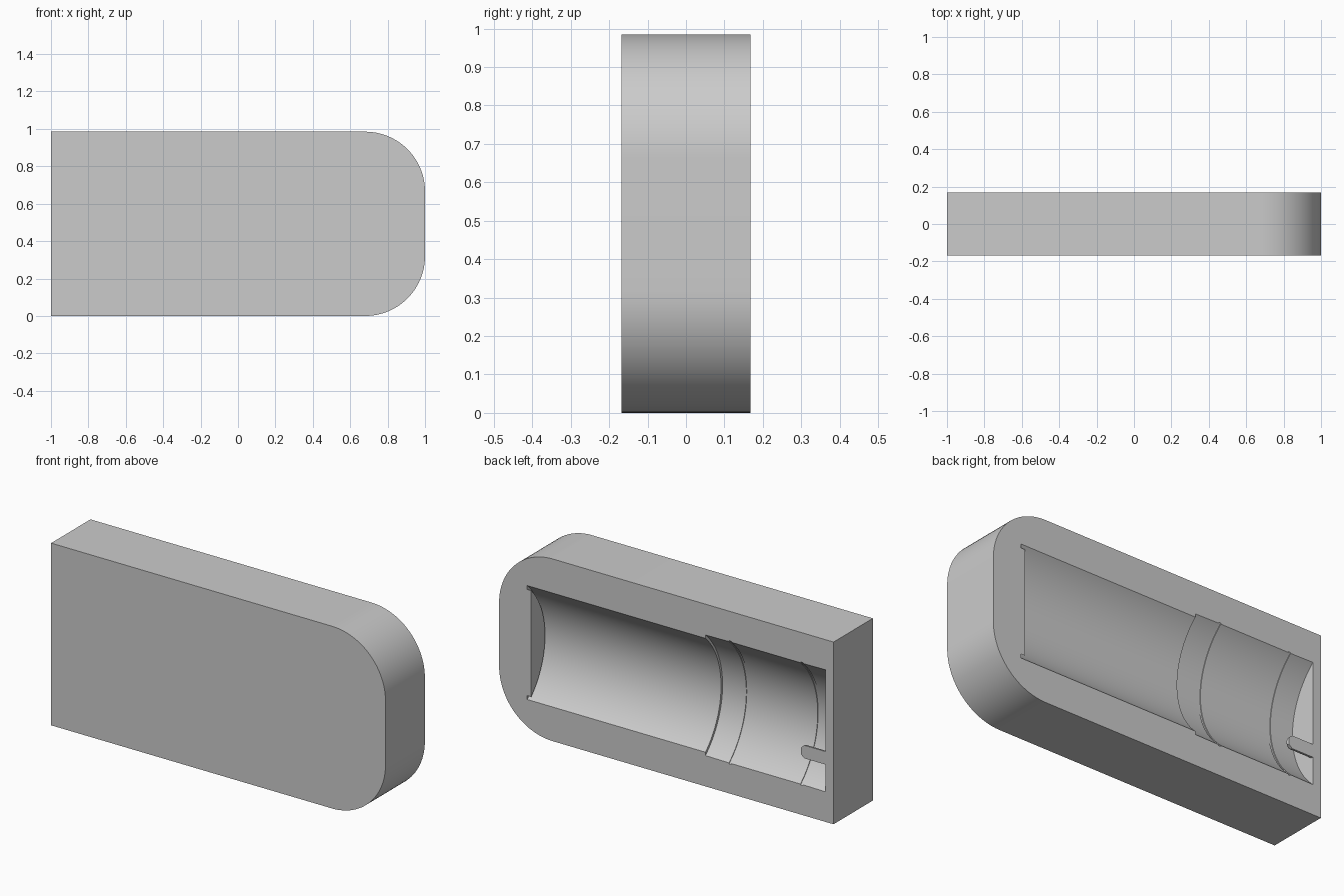
import bpy, bmesh, math
from mathutils import Matrix, Vector

cube = bpy.data.objects.get("Cube")
if cube:
    bpy.data.objects.remove(cube, do_unlink=True)

HEIGHT, HALF_T, MID_Z = 0.985, 0.168, 0.4925
CORNER = 0.32        # radius of the two rounded corners
AXIS_OUT = 0.29      # bore axis lies this far behind the back face

grey = bpy.data.materials.new("plain_grey")
grey.use_nodes = True
grey.diffuse_color = (0.6, 0.6, 0.6, 1)
grey.node_tree.nodes["Principled BSDF"].inputs["Base Color"].default_value = (0.6, 0.6, 0.6, 1)


def make_object(name, bm):
    bmesh.ops.recalc_face_normals(bm, faces=bm.faces)
    mesh = bpy.data.meshes.new(name)
    bm.to_mesh(mesh)
    bm.free()
    mesh.materials.append(grey)
    ob = bpy.data.objects.new(name, mesh)
    bpy.context.collection.objects.link(ob)
    return ob


def activate(ob):
    bpy.ops.object.select_all(action='DESELECT')
    ob.select_set(True)
    bpy.context.view_layer.objects.active = ob


def revolve(name, profile, centre, angle, start, steps):
    """Spin (x, radius) points about an axis along x."""
    bm = bmesh.new()
    verts = [bm.verts.new((x, centre[0], centre[1] + r)) for x, r in profile]
    edges = [bm.edges.new(pair) for pair in zip(verts, verts[1:])]
    pivot = Vector((0, *centre))
    bmesh.ops.rotate(bm, verts=verts, cent=pivot, matrix=Matrix.Rotation(start, 3, 'X'))
    bmesh.ops.spin(bm, geom=verts + edges, cent=pivot, axis=(1, 0, 0),
                   angle=angle, steps=steps)
    bmesh.ops.remove_doubles(bm, verts=bm.verts, dist=1e-5)
    return bm


# Block: rectangle with two rounded corners at +x, extruded through its thickness
bm = bmesh.new()
outline = [(-1, HEIGHT), (-1, 0)]
for cz, first in ((CORNER, -90), (HEIGHT - CORNER, 0)):
    for i in range(25):
        a = math.radians(first + 90 * i / 24)
        outline.append((1 - CORNER + CORNER * math.cos(a), cz + CORNER * math.sin(a)))
face = bm.faces.new([bm.verts.new((x, -HALF_T, z)) for x, z in outline])
ext = bmesh.ops.extrude_face_region(bm, geom=[face])
bmesh.ops.translate(bm, vec=(0, 2 * HALF_T, 0),
                    verts=[v for v in ext["geom"] if isinstance(v, bmesh.types.BMVert)])
block = make_object("mould_block", bm)

# Bore cutter: stepped profile given as (x, half width at the back face)
widths = [(0.808, 0.287), (0.832, 0.287), (0.832, 0.308), (-0.234, 0.308), (-0.234, 0.326)]
for gx in (-0.375, -0.802):     # two fine ring grooves
    widths += [(gx, 0.328), (gx, 0.333), (gx - 0.014, 0.333), (gx - 0.014, 0.328)]
widths += [(-0.952, 0.330)]
profile = [(x, math.hypot(c, AXIS_OUT)) for x, c in widths]
profile = [(profile[0][0], 0)] + profile + [(profile[-1][0], 0)]
cutter = make_object("bore_cutter", revolve("bore", profile, (HALF_T + AXIS_OUT, MID_Z),
                                            2 * math.pi, 0, 160))
cutter.hide_render = True

activate(block)
cut = block.modifiers.new("bore", 'BOOLEAN')
cut.operation = 'DIFFERENCE'
cut.solver = 'EXACT'
cut.object = cutter
bpy.ops.object.modifier_apply(modifier=cut.name)
bpy.data.objects.remove(cutter, do_unlink=True)
bpy.ops.object.shade_smooth_by_angle(angle=math.radians(20))

# Locating pin: half round, flat side flush with the back face, chamfered tip
pin_profile = [(-0.97, 0), (-0.97, 0.035), (-0.825, 0.035), (-0.805, 0.018), (-0.805, 0)]
bm = revolve("pin", pin_profile, (HALF_T, 0.345), math.pi, 0, 20)
rim = [e for e in bm.edges if e.is_boundary]
if not all(v.co.y < HALF_T + 1e-4 for v in bm.verts):   # keep the half inside the block
    bmesh.ops.scale(bm, vec=(1, -1, 1), verts=bm.verts,
                    space=Matrix.Translation((0, -HALF_T, 0)))
bmesh.ops.holes_fill(bm, edges=rim, sides=0)
pin = make_object("locating_pin", bm)
activate(pin)
bpy.ops.object.shade_smooth_by_angle(angle=math.radians(30))
